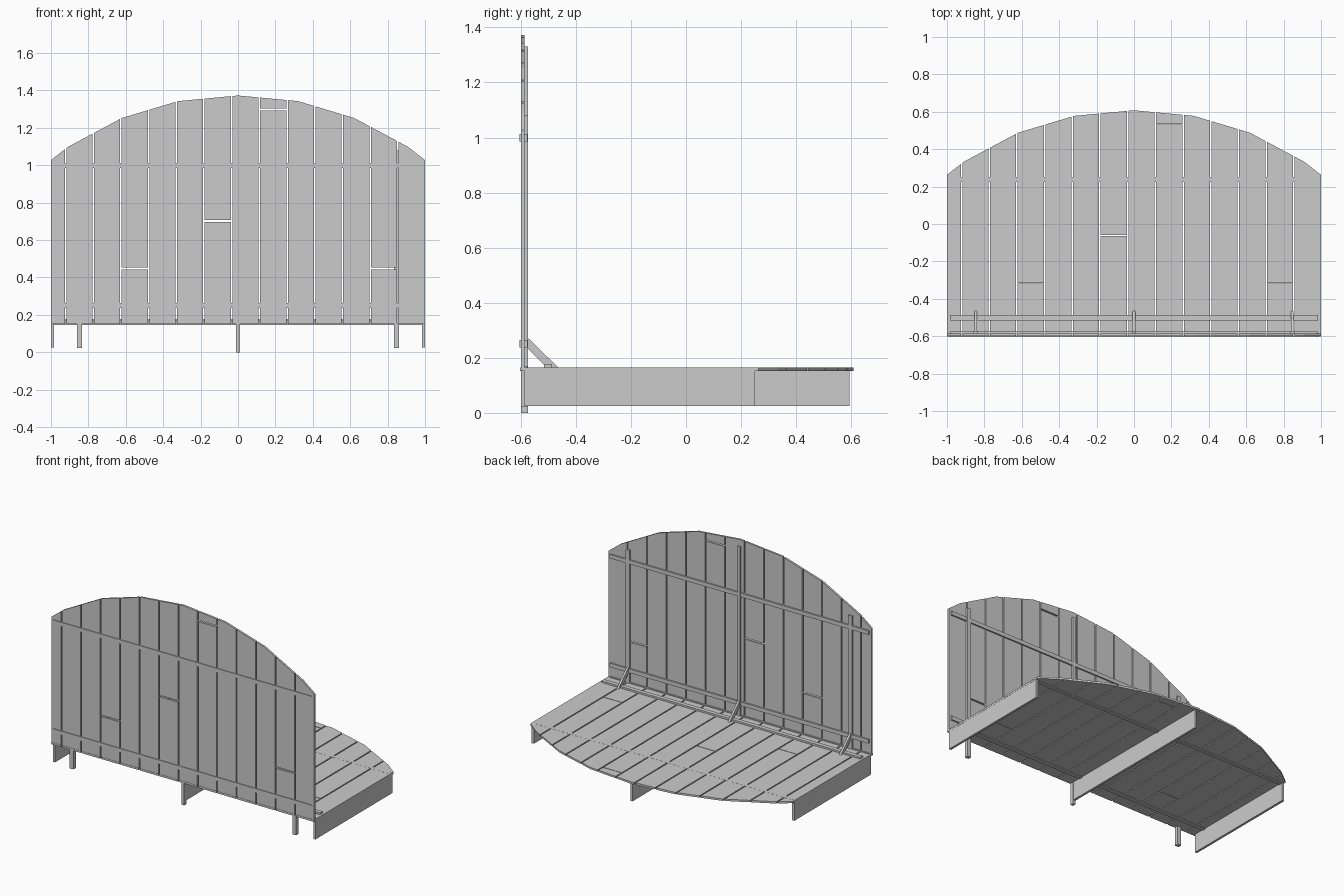
import bpy, bmesh
from mathutils import Vector

cube = bpy.data.objects.get("Cube")
if cube:
    bpy.data.objects.remove(cube)

grey = bpy.data.materials.new("plain grey")
grey.use_nodes = True
colour = (0.6, 0.6, 0.6, 1)
grey.diffuse_color = colour
grey.node_tree.nodes["Principled BSDF"].inputs["Base Color"].default_value = colour


def prisms(name, outlines, depth):
    """Extrude each flat outline along the depth vector into one object."""
    bm = bmesh.new()
    for outline in outlines:
        face = bm.faces.new([bm.verts.new(p) for p in outline])
        result = bmesh.ops.extrude_face_region(bm, geom=[face], use_keep_orig=True)
        moved = [v for v in result["geom"] if isinstance(v, bmesh.types.BMVert)]
        bmesh.ops.translate(bm, vec=Vector(depth), verts=moved)
    bmesh.ops.recalc_face_normals(bm, faces=bm.faces)
    mesh = bpy.data.meshes.new(name)
    bm.to_mesh(mesh)
    bm.free()
    mesh.materials.append(grey)
    obj = bpy.data.objects.new(name, mesh)
    bpy.context.collection.objects.link(obj)


def box(name, x, y, z):
    outline = [(x[0], y[0], z[0]), (x[1], y[0], z[0]),
               (x[1], y[1], z[0]), (x[0], y[1], z[0])]
    prisms(name, [outline], (0, 0, z[1] - z[0]))


# Shared arched outline, measured from the hinge line of wall and floor
half = [(0, 1.21), (0.32, 1.18), (0.62, 1.09), (0.91, 0.935), (1, 0.865)]
arch = [(-x, h) for x, h in reversed(half[1:])] + half


def arch_height(x):
    for (x0, h0), (x1, h1) in zip(arch, arch[1:]):
        if x <= x1:
            return h0 + (h1 - h0) * (x - x0) / (x1 - x0)
    return arch[-1][1]


# Planks between regular seams, with a few cross joints
edges = [-1] + [-0.922 + 0.148 * i for i in range(13)] + [1]
joints = {3: 0.285, 6: 0.54, 8: 1.135, 12: 0.285}


def plank_outlines(gap, joint_gap):
    outlines = []
    for i, (a, b) in enumerate(zip(edges, edges[1:])):
        a += gap / 2 if i else 0
        b -= gap / 2 if i < len(edges) - 2 else 0
        bottom = 0
        if i in joints:
            cut = joints[i]
            outlines.append([(a, 0), (b, 0), (b, cut - joint_gap / 2),
                             (a, cut - joint_gap / 2)])
            bottom = cut + joint_gap / 2
        top = [(b, arch_height(b))]
        top += [p for p in reversed(arch) if a < p[0] < b]
        top += [(a, arch_height(a))]
        outlines.append([(a, bottom), (b, bottom)] + top)
    return outlines


# Back wall and floor share the same planking
prisms("wall_planks",
       [[(x, -0.6, 0.163 + h) for x, h in o] for o in plank_outlines(0.008, 0.01)],
       (0, 0.014, 0))
prisms("floor_planks",
       [[(x, -0.602 + h, 0.152) for x, h in o] for o in plank_outlines(0.008, 0.004)],
       (0, 0, 0.013))

# Wall rails show on both faces
for name, z in (("lower", 0.237), ("upper", 0.985)):
    box(name + "_wall_rail", (-0.985, 0.985), (-0.605, -0.576), (z, z + 0.027))

# Floor rails
box("rear_floor_rail", (-0.985, 0.985), (-0.515, -0.486), (0.147, 0.177))
box("outer_floor_rail", (-0.985, 0.985), (0.225, 0.25), (0.147, 0.1655))
box("wall_foot_rail", (-0.985, 0.985), (-0.59, -0.576), (0.16, 0.17))

# Posts with short legs and diagonal braces
for name, x, w, low, high in (("right", -0.847, 0.014, 0.022, 1.08),
                              ("centre", 0, 0.01, 0, 1.33),
                              ("left", 0.847, 0.014, 0.022, 1.08)):
    box(name + "_post", (x - w, x + w), (-0.588, -0.573), (0.15, high))
    box(name + "_leg", (x - w, x + w), (-0.599, -0.573), (low, 0.155))
    prisms(name + "_brace",
           [[(x - 0.007, y, z) for y, z in ((-0.576, 0.235), (-0.506, 0.165),
                                            (-0.464, 0.165), (-0.576, 0.274))]],
           (0.014, 0, 0))

# Upright boards carrying the floor
for name, x, back in (("right", -0.991, 0.25), ("centre", 0, 0.593), ("left", 0.991, 0.25)):
    box(name + "_support_board", (x - 0.008, x + 0.008), (-0.586, back), (0.025, 0.153))
